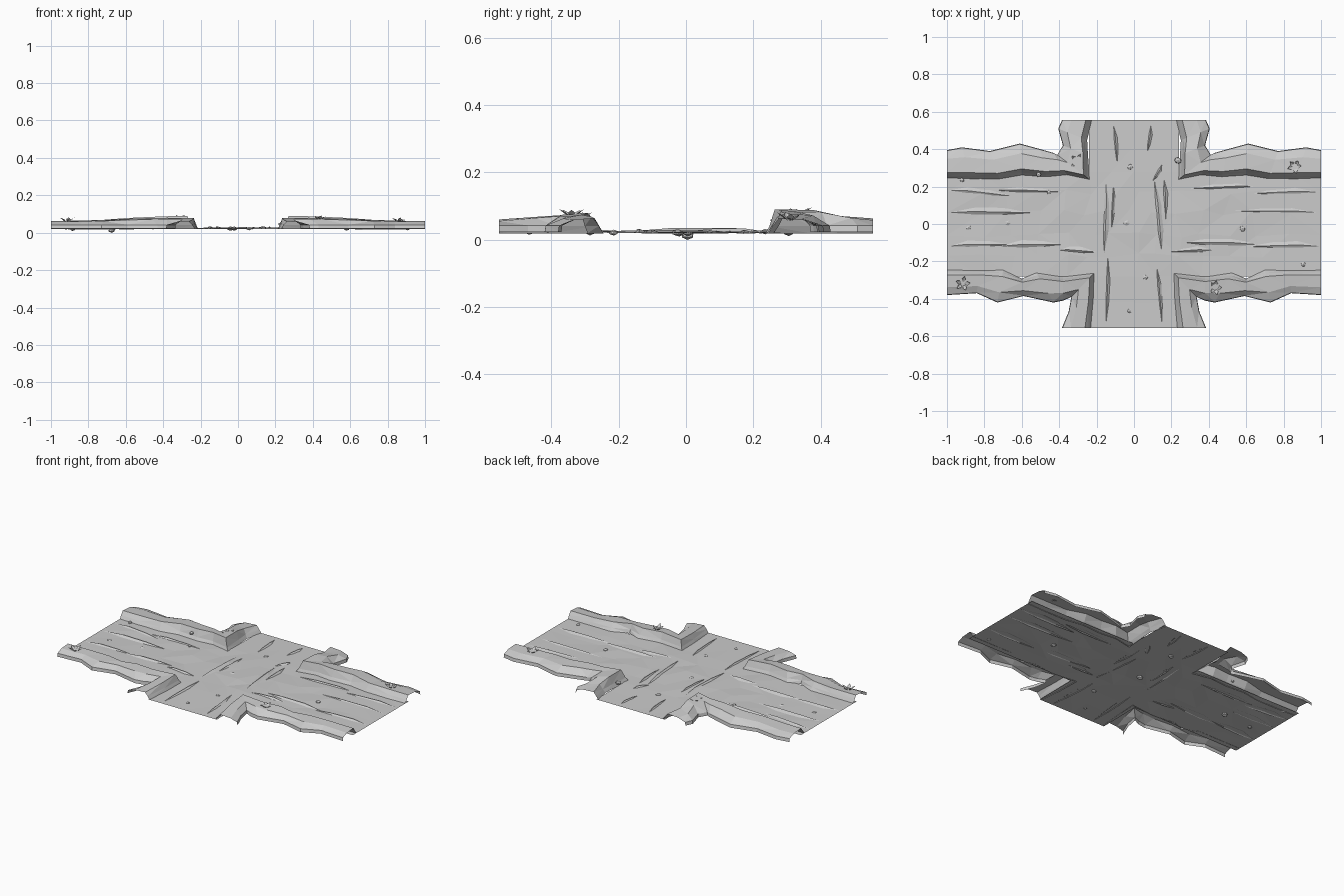
import bpy, bmesh, math, random
from mathutils import Vector, Matrix

random.seed(4)
if "Cube" in bpy.data.objects:
    bpy.data.objects.remove(bpy.data.objects["Cube"])


def finish(bm, name, fix=True):
    if fix:
        bmesh.ops.recalc_face_normals(bm, faces=bm.faces)
    mesh = bpy.data.meshes.new(name)
    bm.to_mesh(mesh)
    bm.free()
    ob = bpy.data.objects.new(name, mesh)
    bpy.context.collection.objects.link(ob)
    return ob


def face_up(bm):
    bm.normal_update()
    for f in bm.faces:
        if f.normal.z < 0:
            f.normal_flip()


def road_z(x, y):
    # gentle crown at the crossing, flattening out towards the ends
    return 0.021 + 0.009 * max(0, 1 - abs(x) / 0.6) * max(0, 1 - abs(y) / 0.5)


# Road: one cross-shaped sheet of slightly uneven facets
XS = [-1, -0.82, -0.66, -0.5, -0.36, -0.24, -0.12, 0, 0.12, 0.24, 0.36, 0.5, 0.66, 0.82, 1]
YS = [-0.555, -0.42, -0.28, -0.17, -0.06, 0.06, 0.17, 0.28, 0.42, 0.555]
bm = bmesh.new()
grid = {}
for i, x in enumerate(XS):
    for j, y in enumerate(YS):
        if abs(x) > 0.25 and abs(y) > 0.3:
            continue
        edge = abs(x) == 1 or abs(y) > 0.25 or (abs(x) > 0.2 and abs(y) > 0.2)
        k = 0 if edge else 1
        px = x + k * random.uniform(-0.03, 0.03)
        py = y + k * random.uniform(-0.015, 0.015)
        grid[i, j] = bm.verts.new((px, py, road_z(x, y) + k * random.uniform(-0.003, 0.003)))
for i in range(len(XS) - 1):
    for j in range(len(YS) - 1):
        keys = [(i, j), (i + 1, j), (i + 1, j + 1), (i, j + 1)]
        if all(key in grid for key in keys):
            bm.faces.new([grid[key] for key in keys])
bmesh.ops.triangulate(bm, faces=bm.faces)
face_up(bm)
finish(bm, "road", False)


# Banks: each station is outer edge, inner foot, crest height
BACK = [
    ((1, 0.395), (1, 0.25), 0.063),
    ((0.92, 0.41), (0.87, 0.245), 0.064),
    ((0.77, 0.39), (0.72, 0.245), 0.068),
    ((0.61, 0.43), (0.60, 0.265), 0.078),
    ((0.50, 0.40), (0.47, 0.255), 0.084),
    ((0.43, 0.38), (0.36, 0.265), 0.088),
    ((0.41, 0.37), (0.24, 0.24), 0.09),
    ((0.38, 0.42), (0.25, 0.37), 0.088),
    ((0.405, 0.51), (0.255, 0.45), 0.07),
    ((0.385, 0.555), (0.23, 0.555), 0.063),
]
FRONT = [
    ((1, -0.38), (1, -0.25), 0.063),
    ((0.84, -0.37), (0.83, -0.25), 0.064),
    ((0.73, -0.42), (0.70, -0.25), 0.068),
    ((0.59, -0.385), (0.60, -0.295), 0.074),
    ((0.43, -0.42), (0.52, -0.265), 0.077),
    ((0.38, -0.41), (0.38, -0.285), 0.08),
    ((0.335, -0.39), (0.215, -0.265), 0.078),
    ((0.35, -0.47), (0.22, -0.40), 0.07),
    ((0.385, -0.555), (0.235, -0.555), 0.06),
]


def bank(name, stations, side):
    bm = bmesh.new()
    rows = []
    for outer, inner, h in stations:
        o, n = Vector(outer), Vector(inner)
        # skirt foot, skirt top, shoulder, crest, inner step, inner foot
        profile = [(0, 0.022), (0.02, 0.042), (0.32, h * 0.92),
                   (0.82, h), (0.94, 0.04), (1.03, 0.019)]
        row = []
        for t, z in profile:
            p = o.lerp(n, t)
            y = max(-0.555, min(0.555, p.y))
            row.append(bm.verts.new((side * p.x, y, z)))
        rows.append(row)
    for a, b in zip(rows, rows[1:]):
        for k in range(len(a) - 1):
            bm.faces.new((a[k], a[k + 1], b[k + 1], b[k]))
    bmesh.ops.triangulate(bm, faces=bm.faces)
    face_up(bm)
    finish(bm, name, False)


for side, label in ((1, "left"), (-1, "right")):
    bank("back_" + label + "_bank", BACK, side)
    bank("front_" + label + "_bank", FRONT, side)


# Wheel ruts: long tapering slivers with one steep side
def rut(name, start, end, width):
    a, b = Vector(start), Vector(end)
    across = (b - a).normalized().orthogonal() * width
    bm = bmesh.new()

    def point(t, s, lift):
        p = a.lerp(b, t) + across * s
        return bm.verts.new((p.x, p.y, road_z(p.x, p.y) + lift))

    tip, tail = point(0, 0, -0.001), point(1, 0, -0.001)
    crest = [point(0.3, 0.2, 0.008), point(0.7, 0.1, 0.007)]
    for s in (-0.35, 1):
        foot = [point(0.35, s, -0.003), point(0.65, s * 0.8, -0.003)]
        bm.faces.new((tip, foot[0], crest[0]))
        bm.faces.new((crest[0], foot[0], foot[1], crest[1]))
        bm.faces.new((crest[1], foot[1], tail))
    face_up(bm)
    finish(bm, name, False)


RUTS = [
    ((-1, 0.18), (-0.66, 0.15), 0.04), ((-0.74, 0.18), (-0.36, 0.17), 0.03),
    ((-1, 0.06), (-0.55, 0.06), 0.035), ((-1, -0.12), (-0.66, -0.11), 0.04),
    ((-0.72, -0.12), (-0.36, -0.11), 0.035), ((-0.42, -0.14), (-0.2, -0.15), 0.03),
    ((1, 0.17), (0.58, 0.16), -0.04), ((0.68, 0.20), (0.3, 0.19), -0.03),
    ((1, 0.06), (0.52, 0.07), -0.035), ((1, -0.12), (0.62, -0.12), -0.04),
    ((0.66, -0.11), (0.24, -0.10), -0.035), ((0.42, -0.14), (0.18, -0.15), -0.03),
    ((-0.15, 0.23), (-0.16, -0.16), 0.03), ((-0.11, 0.22), (-0.12, -0.02), 0.02),
    ((0.11, 0.23), (0.15, -0.17), 0.03), ((0.16, 0.24), (0.17, 0.02), 0.02),
    ((-0.14, -0.18), (-0.15, -0.54), 0.02), ((0.12, -0.22), (0.15, -0.54), 0.02),
    ((-0.11, 0.53), (-0.09, 0.32), 0.02), ((0.09, 0.53), (0.07, 0.38), 0.02),
    ((0.15, 0.32), (0.1, 0.23), 0.02),
]
for n, spec in enumerate(RUTS):
    rut("rut_%d" % (n + 1), *spec)


# Pebbles: squashed low-poly stones, x, y, radius, centre height
PEBBLES = [
    (-0.02, 0.305, 0.018, 0.022), (-0.04, 0.005, 0.019, 0.022), (0.06, -0.285, 0.015, 0.022),
    (-0.025, -0.465, 0.012, 0.022), (-0.675, 0.005, 0.02, 0.012), (0.58, -0.025, 0.017, 0.021),
    (-0.885, -0.02, 0.014, 0.018), (0.905, -0.215, 0.014, 0.021), (-0.455, 0.17, 0.012, 0.025),
    (0.235, 0.34, 0.02, 0.045), (-0.92, 0.235, 0.013, 0.024), (-0.51, 0.265, 0.015, 0.055),
]
for n, (x, y, r, z) in enumerate(PEBBLES):
    bm = bmesh.new()
    bmesh.ops.create_icosphere(bm, subdivisions=1, radius=r)
    turn = Matrix.Rotation(random.uniform(0, math.tau), 4, 'Z')
    bm.transform(Matrix.Translation((x, y, z)) @ turn @ Matrix.Diagonal((1.05, 0.9, 0.63, 1)))
    finish(bm, "pebble_%d" % (n + 1))


# Grass tufts: a few folded leaves fanning outwards
def tuft(name, x, y, z):
    bm = bmesh.new()
    for k in range(5):
        ang = k * math.tau / 5 + random.uniform(-0.3, 0.3)
        out = Vector((math.cos(ang), math.sin(ang), 0))
        wide = Vector((-out.y, out.x, 0)) * 0.011
        base = Vector((x, y, z)) + out * 0.006
        size = random.uniform(0.8, 1.1)
        mid = base + (out * 0.016 + Vector((0, 0, 0.014))) * size
        tip = base + (out * 0.034 + Vector((0, 0, 0.024))) * size
        b, t = bm.verts.new(base), bm.verts.new(tip)
        m = bm.verts.new(mid - Vector((0, 0, 0.004)))
        for s in (-1, 1):
            e = bm.verts.new(mid + wide * s)
            bm.faces.new((b, m, e))
            bm.faces.new((m, t, e))
    face_up(bm)
    finish(bm, name, False)


for n, spot in enumerate([(-0.305, 0.335, 0.07), (0.86, 0.31, 0.056),
                          (-0.915, -0.32, 0.056), (0.435, -0.34, 0.068)]):
    tuft("grass_tuft_%d" % (n + 1), *spot)
